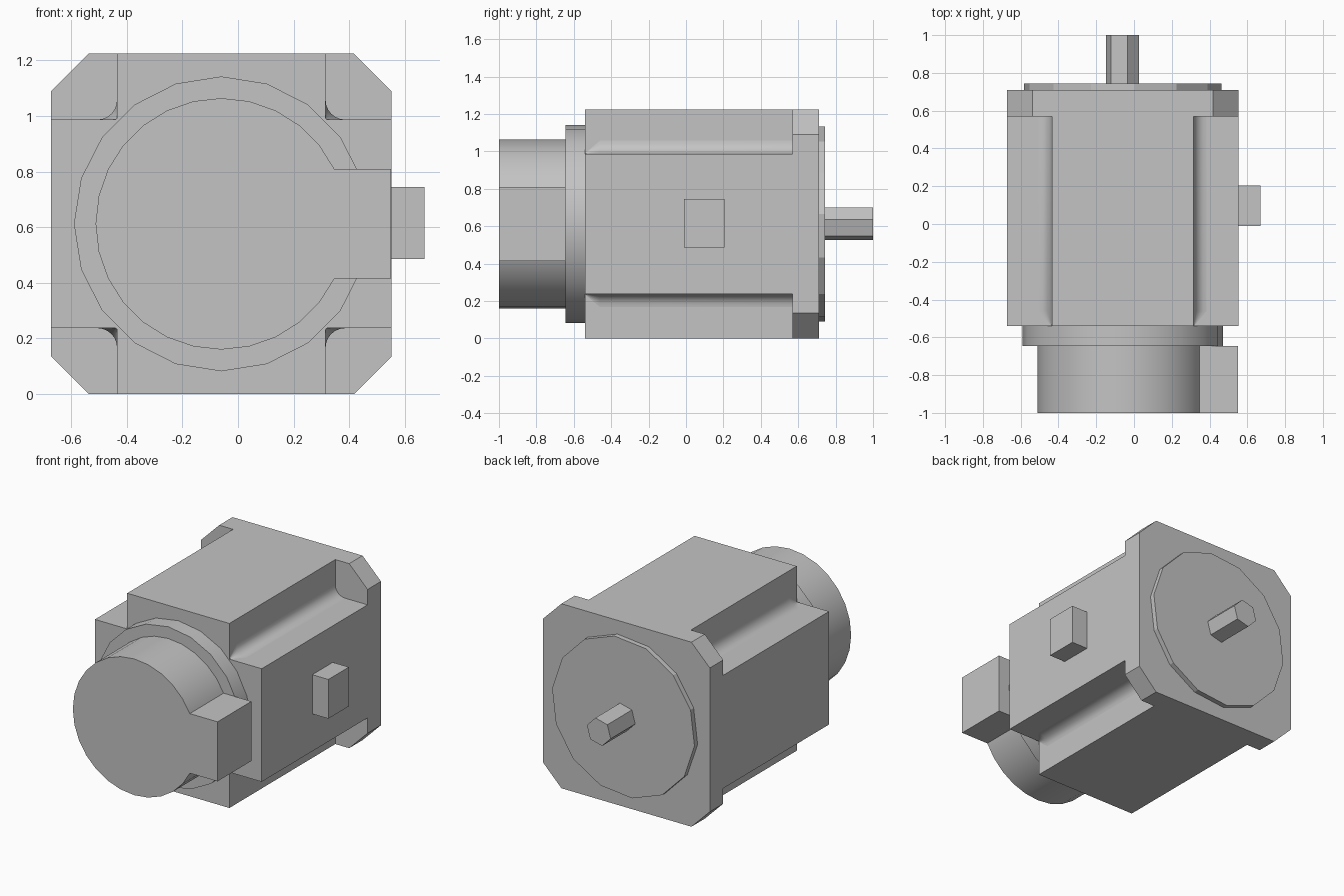
import bpy, bmesh
from math import sin, cos, pi, radians

default = bpy.data.objects.get("Cube")
if default:
    bpy.data.objects.remove(default, do_unlink=True)

grey = bpy.data.materials.new("light_grey")
grey.use_nodes = True
colour = (0.55, 0.55, 0.55, 1)
grey.diffuse_color = colour
grey.node_tree.nodes["Principled BSDF"].inputs["Base Color"].default_value = colour

CX, CZ = -0.06, 0.612   # motor axis
HALF = 0.612            # half width of the square housing
ARM = 0.375             # half width of the cross-shaped section


def loft(name, sections, smooth=False):
    """Join (y, outline) sections of equal point count into a closed solid."""
    bm = bmesh.new()
    rings = [[bm.verts.new((x, y, z)) for x, z in pts] for y, pts in sections]
    n = len(rings[0])
    for a, b in zip(rings, rings[1:]):
        for i in range(n):
            j = (i + 1) % n
            bm.faces.new((a[i], a[j], b[j], b[i]))
    bm.faces.new(rings[0])
    bm.faces.new(rings[-1])
    bmesh.ops.remove_doubles(bm, verts=bm.verts, dist=0.00001)
    bmesh.ops.recalc_face_normals(bm, faces=bm.faces)
    mesh = bpy.data.meshes.new(name)
    bm.to_mesh(mesh)
    bm.free()
    mesh.materials.append(grey)
    obj = bpy.data.objects.new(name, mesh)
    bpy.context.collection.objects.link(obj)
    if smooth:
        bpy.ops.object.select_all(action='DESELECT')
        obj.select_set(True)
        bpy.context.view_layer.objects.active = obj
        bpy.ops.object.shade_smooth_by_angle(angle=radians(35))
    return obj


def circle(r, n, turn=0.0):
    return [(CX + r * cos(2 * pi * i / n + turn), CZ + r * sin(2 * pi * i / n + turn))
            for i in range(n)]


def cylinder(name, r, n, y0, y1, smooth=False, turn=0.0):
    pts = circle(r, n, turn)
    return loft(name, [(y0, pts), (y1, pts)], smooth)


def block(name, x0, x1, y0, y1, z0, z1):
    pts = [(x0, z0), (x1, z0), (x1, z1), (x0, z1)]
    return loft(name, [(y0, pts), (y1, pts)])


# Housing with a cross-shaped section
cross = []
for sx, sz in ((1, 1), (-1, 1), (-1, -1), (1, -1)):
    corner = [(HALF, ARM), (ARM, ARM), (ARM, HALF)]
    if sx * sz < 0:
        corner.reverse()
    cross += [(CX + sx * u, CZ + sz * v) for u, v in corner]
loft("housing", [(-0.54, cross), (0.58, cross)])

# Rounded fillets in the four corner channels, fading out at the front
R, E = 0.07, 0.01
arc = [(R - R * sin(a), R - R * cos(a)) for a in [pi / 2 * k / 6 for k in range(7)]]
for label, sx, sz in (("upper_left", 1, 1), ("upper_right", -1, 1),
                      ("lower_left", 1, -1), ("lower_right", -1, -1)):
    def place(p):
        return (CX + sx * (ARM + p[0]), CZ + sz * (ARM + p[1]))
    outline = [place(p) for p in [(-E, -E), (R, -E)] + arc + [(-E, R)]]
    small = [place((p[0] * 0.1, p[1] * 0.1)) for p in [(-E, -E), (R, -E)] + arc + [(-E, R)]]
    loft("channel_fillet_" + label, [(-0.535, small), (-0.46, outline), (0.575, outline)], True)

# Mounting flange with chamfered corners
c = HALF - 0.135
octagon = [(HALF, -c), (HALF, c), (c, HALF), (-c, HALF),
           (-HALF, c), (-HALF, -c), (-c, -HALF), (c, -HALF)]
octagon = [(CX + u, CZ + v) for u, v in octagon]
loft("mounting_flange", [(0.57, octagon), (0.71, octagon)])

# Pilot disc and output shaft at the back
cylinder("pilot_disc", 0.525, 14, 0.70, 0.743, turn=0.1)
cylinder("output_shaft", 0.09, 6, 0.73, 1.0, turn=0.25)

# Stepped encoder drum at the front
cylinder("drum_collar", 0.53, 20, -0.645, -0.53, True)
cylinder("encoder_drum", 0.452, 28, -1.0, -0.64, True)

# Connectors on the left side
block("encoder_connector", 0.30, 0.55, -1.0, -0.645, 0.415, 0.81)
block("power_connector", 0.53, 0.67, -0.01, 0.205, 0.485, 0.745)
